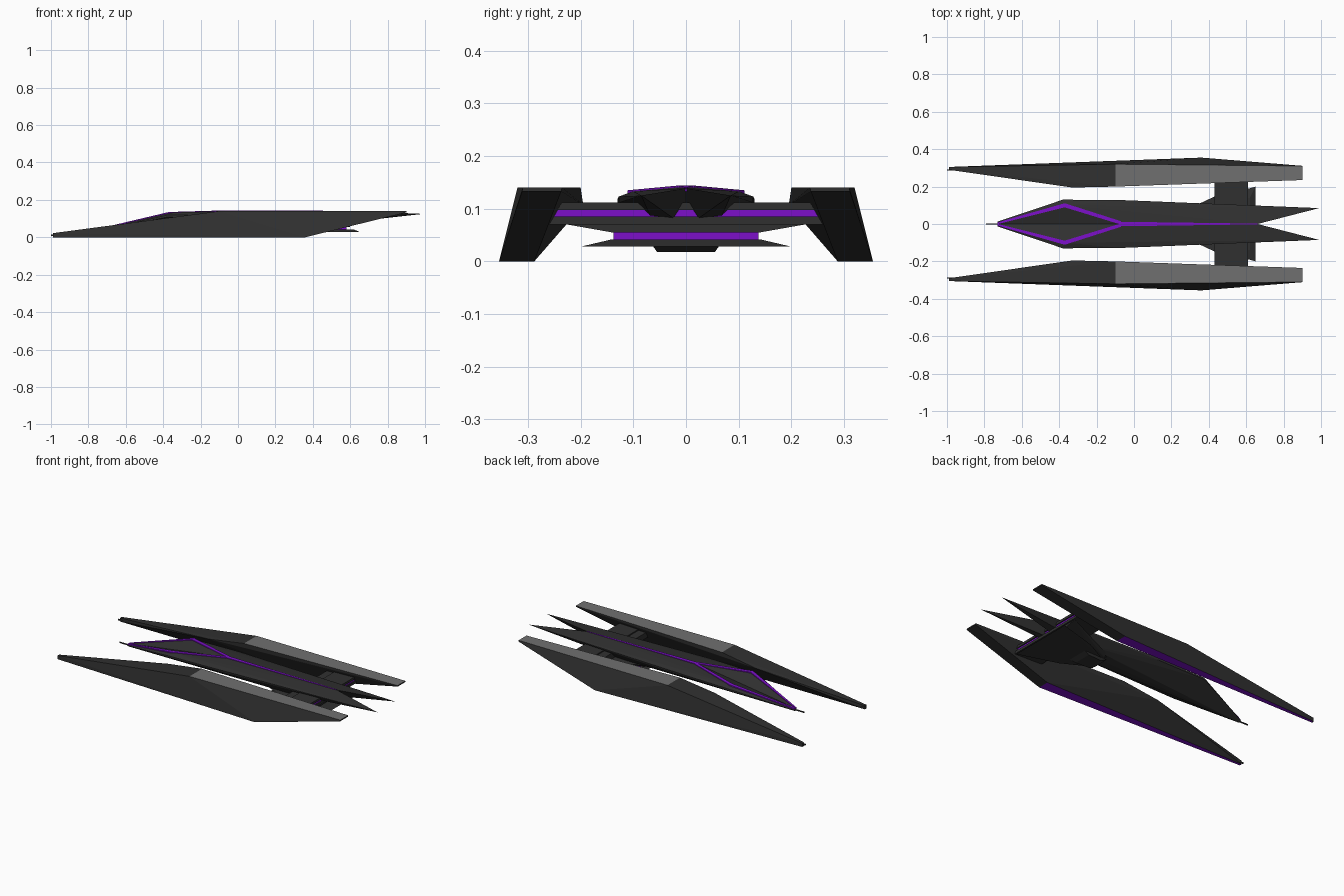
import bpy, bmesh
from mathutils import Vector


def material(name, rgb):
    m = bpy.data.materials.new(name)
    m.diffuse_color = (*rgb, 1)
    return m


DARK = material("dark_plating", (0.03, 0.03, 0.03))
GREY = material("grey_plating", (0.16, 0.16, 0.16))
GLOW = material("purple_glow", (0.2, 0.005, 0.58))


def solid(name, pts, mats=(DARK,), pick=None, side=1):
    """Flat-faced convex solid; side=-1 mirrors it across y."""
    bm = bmesh.new()
    for x, y, z in pts:
        bm.verts.new((x, y * side, z))
    res = bmesh.ops.convex_hull(bm, input=bm.verts)
    loose = [v for v in bm.verts if not v.link_faces]
    bmesh.ops.delete(bm, geom=loose, context='VERTS')
    bmesh.ops.recalc_face_normals(bm, faces=bm.faces)
    if pick:
        for f in bm.faces:
            f.material_index = pick(f)
    me = bpy.data.meshes.new(name)
    bm.to_mesh(me)
    bm.free()
    for m in mats:
        me.materials.append(m)
    ob = bpy.data.objects.new(name, me)
    bpy.context.collection.objects.link(ob)
    return ob


def box(name, x, y, z, mat=DARK):
    return solid(name, [(a, b, c) for a in x for b in y for c in z], (mat,))


def both(pts):
    return [(x, s * y, z) for x, y, z in pts for s in (1, -1)]


def strip(name, p, q, wp, wq, side):
    pts = [(v[0], v[1] + s * w / 2, v[2] + dz) for v, w in ((p, wp), (q, wq))
           for s in (1, -1) for dz in (-0.006, 0.002)]
    solid(name, pts, (GLOW,), side=side)


def hull_paint(f):
    if all(v.co.z < 0.001 for v in f.verts):
        return 2
    return 1 if f.normal.z > 0.9 and all(v.co.x > -0.2 for v in f.verts) else 0


def body_paint(f):
    return 1 if f.normal.z > 0.7 and all(v.co.x > -0.2 for v in f.verts) else 0


for side, tag in ((1, "left"), (-1, "right")):
    # Long outer hull with purple underside
    solid("outer_hull_" + tag, [
        (-0.99, 0.29, 0), (-0.99, 0.305, 0), (-0.99, 0.29, 0.022), (-0.99, 0.305, 0.022),
        (-0.33, 0.195, 0.107), (-0.1, 0.2, 0.14), (-0.1, 0.32, 0.14),
        (0.9, 0.235, 0.14), (0.9, 0.31, 0.14), (0.9, 0.237, 0.133), (0.9, 0.311, 0.133),
        (0.36, 0.355, 0), (0.36, 0.288, 0)], (DARK, GREY, GLOW), hull_paint, side)
    box("hull_needle_" + tag, (-1.0, -0.9), (side * 0.286, side * 0.292), (0.006, 0.014))

    # Half of the central body, ending in a pointed tail prong
    solid("body_" + tag, [
        (-0.73, 0, 0.03), (-0.73, 0.013, 0.04), (-0.73, 0, 0.048),
        (-0.37, 0.1, 0.133), (-0.38, 0.13, 0.118), (-0.38, 0.13, 0.108),
        (-0.07, 0, 0.142), (-0.07, 0.128, 0.123), (-0.07, 0.126, 0.112),
        (0.99, 0.085, 0.125), (0.66, 0, 0.139),
        (-0.3, 0, 0.06), (-0.1, 0.06, 0.068), (0.4, 0.06, 0.068), (0.45, 0, 0.065)],
        (DARK, GREY), body_paint, side)

    # Purple inlay lines
    strip("nose_inlay_" + tag, (-0.73, 0.004, 0.048), (-0.37, 0.1, 0.133), 0.01, 0.022, side)
    strip("mid_inlay_" + tag, (-0.37, 0.1, 0.133), (-0.07, 0.006, 0.142), 0.022, 0.018, side)

strip("spine_inlay", (-0.07, 0, 0.142), (0.66, 0, 0.139), 0.024, 0.004, 1)
box("body_needle", (-0.79, -0.7), (-0.003, 0.003), (0.036, 0.042))

# Cross beam joining the hulls, with a glowing slot
box("beam_lower", (0.43, 0.61), (-0.265, 0.265), (0.07, 0.085))
box("beam_upper", (0.48, 0.61), (-0.265, 0.265), (0.098, 0.112))
box("beam_front", (0.43, 0.485), (-0.265, 0.265), (0.07, 0.105))
box("beam_glow", (0.48, 0.603), (-0.255, 0.255), (0.084, 0.099), GLOW)

# Swept engine plates with glow between them
solid("engine_plate_lower", both([
    (0.24, 0.04, 0.03), (0.41, 0.13, 0.03), (0.65, 0.2, 0.028),
    (0.26, 0.04, 0.042), (0.42, 0.11, 0.042), (0.62, 0.14, 0.042)]))
solid("engine_plate_upper", both([
    (0.2, 0.04, 0.07), (0.40, 0.13, 0.07), (0.6, 0.225, 0.07),
    (0.24, 0.04, 0.055), (0.42, 0.11, 0.055), (0.6, 0.14, 0.055)]))
solid("engine_glow", both([(x, y, z) for z in (0.041, 0.056)
      for x, y in ((0.28, 0.04), (0.43, 0.1), (0.58, 0.138))]), (GLOW,))

# Small keel pod under the engine
solid("keel_pod", both([(0.27, 0.05, 0.018), (0.36, 0.055, 0.018),
                        (0.24, 0.06, 0.032), (0.4, 0.065, 0.032)]))
